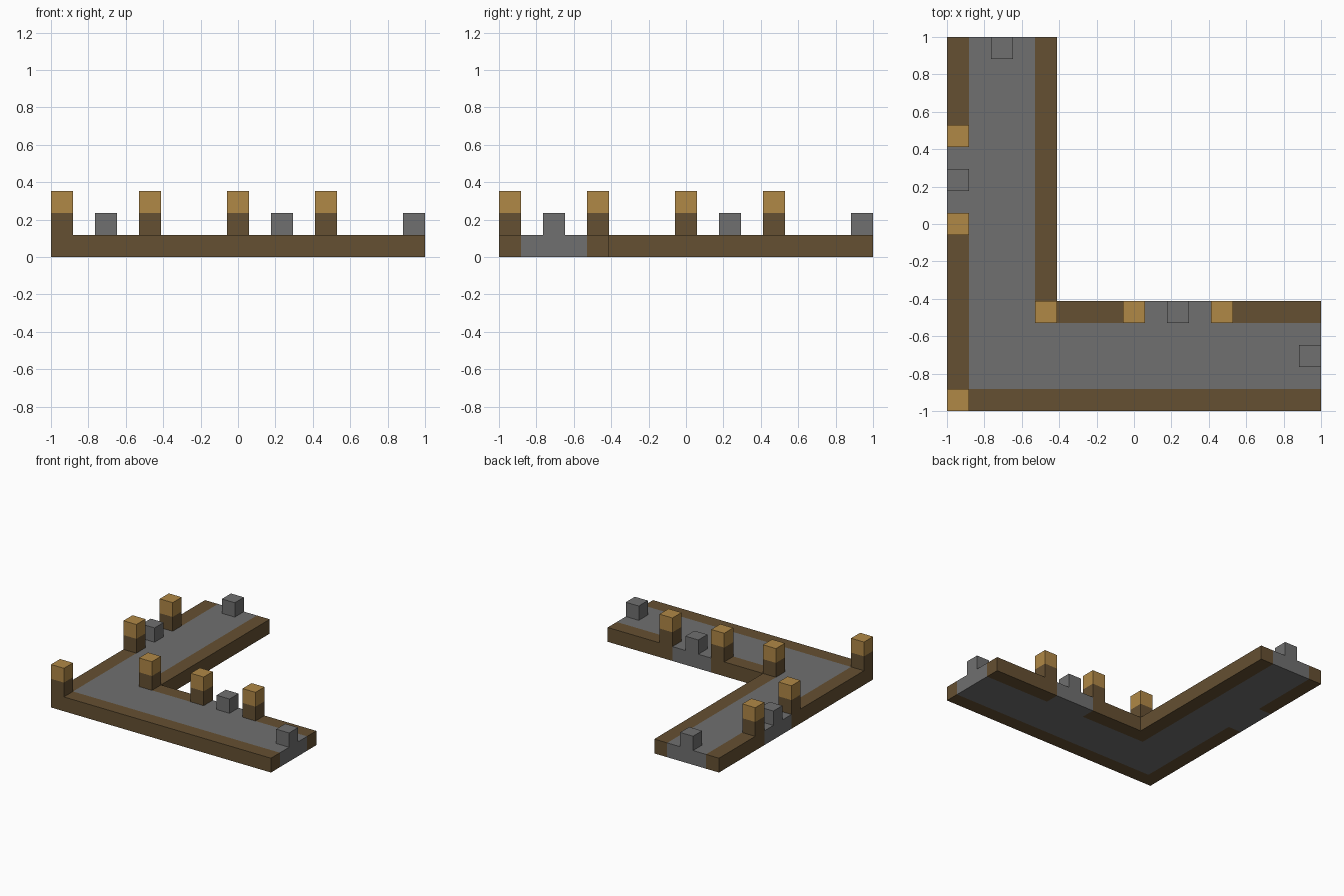
import bpy
import bmesh

UNIT = 2 / 17  # the model sits on a 17 x 17 block grid

cube = bpy.data.objects.get("Cube")
if cube:
    bpy.data.objects.remove(cube, do_unlink=True)


def make_material(name, rgb):
    mat = bpy.data.materials.new(name)
    mat.use_nodes = True
    color = (*rgb, 1)
    mat.diffuse_color = color
    mat.node_tree.nodes["Principled BSDF"].inputs["Base Color"].default_value = color
    return mat


stone = make_material("stone grey", (0.162, 0.162, 0.162))
wood = make_material("dark wood", (0.13, 0.08, 0.032))
lamp = make_material("lamp gold", (0.434, 0.246, 0.061))


def prism(name, outline, layer, mat):
    """Extrude a counter-clockwise grid outline one block high."""
    bm = bmesh.new()
    base = [bm.verts.new((x * UNIT - 1, y * UNIT - 1, layer * UNIT)) for x, y in outline]
    face = bm.faces.new(base)
    top = bmesh.ops.extrude_face_region(bm, geom=[face])["geom"]
    moved = [v for v in top if isinstance(v, bmesh.types.BMVert)]
    bmesh.ops.translate(bm, verts=moved, vec=(0, 0, UNIT))
    bmesh.ops.recalc_face_normals(bm, faces=bm.faces)
    mesh = bpy.data.meshes.new(name)
    bm.to_mesh(mesh)
    bm.free()
    mesh.materials.append(mat)
    obj = bpy.data.objects.new(name, mesh)
    bpy.context.collection.objects.link(obj)
    return obj


def rect(x0, y0, x1, y1):
    return [(x0, y0), (x1, y0), (x1, y1), (x0, y1)]


def block(name, x, y, layer, mat):
    return prism(name, rect(x, y, x + 1, y + 1), layer, mat)


# Stone path, with a doorway notch through the edging on each arm
prism("path_floor", [
    (1, 1), (17, 1), (17, 4), (12, 4), (12, 5), (9, 5), (9, 4), (4, 4),
    (4, 17), (1, 17), (1, 12), (0, 12), (0, 9), (1, 9)], 0, stone)

# Wooden edging
prism("outer_edging", [(0, 0), (17, 0), (17, 1), (1, 1), (1, 9), (0, 9)], 0, wood)
prism("inner_edging", [(4, 4), (9, 4), (9, 5), (5, 5), (5, 17), (4, 17)], 0, wood)
prism("right_end_edging", rect(12, 4, 17, 5), 0, wood)
prism("back_end_edging", rect(0, 12, 1, 17), 0, wood)

# Lamp posts
for i, (x, y) in enumerate([(0, 0), (4, 4), (8, 4), (12, 4), (0, 8), (0, 12)], 1):
    block(f"post_base_{i}", x, y, 1, wood)
    block(f"post_lamp_{i}", x, y, 2, lamp)

# Stone markers in the doorways and at the path ends
for i, (x, y) in enumerate([(10, 4), (16, 2), (0, 10), (2, 16)], 1):
    block(f"stone_marker_{i}", x, y, 1, stone)
